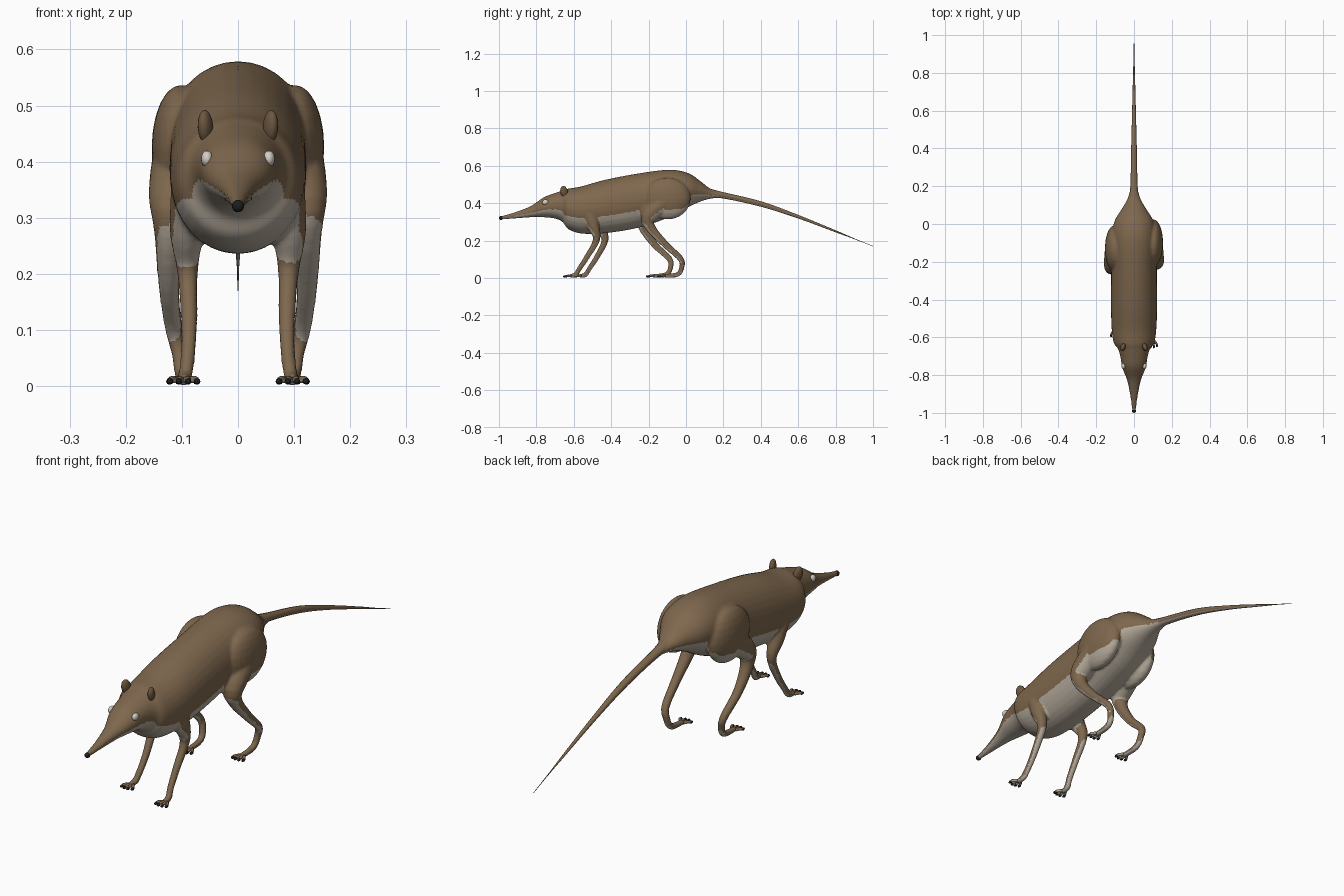
import bpy, math
from mathutils import Vector

cube = bpy.data.objects.get("Cube")
if cube:
    bpy.data.objects.remove(cube)


def material(name, rgb):
    m = bpy.data.materials.new(name)
    m.use_nodes = True
    m.diffuse_color = (*rgb, 1)
    bsdf = m.node_tree.nodes["Principled BSDF"]
    bsdf.inputs["Base Color"].default_value = (*rgb, 1)
    bsdf.inputs["Roughness"].default_value = 0.8
    return m


BROWN = material("brown fur", (0.21, 0.137, 0.075))
PALE = material("pale underside", (0.47, 0.41, 0.335))
EAR = material("ear brown", (0.15, 0.095, 0.053))
EYE = material("pale eye", (0.66, 0.62, 0.55))
BLACK = material("black claw", (0.012, 0.012, 0.012))


def spline(points, steps):
    """Catmull-Rom through points of any size."""
    pts = [Vector(p) for p in points]
    out = []
    for i in range(len(pts) - 1):
        a, b, c, d = pts[max(i - 1, 0)], pts[i], pts[i + 1], pts[min(i + 2, len(pts) - 1)]
        for k in range(steps):
            t = k / steps
            out.append(b + (c - a) * (t / 2) + (a * 2 - b * 5 + c * 4 - d) * (t * t / 2)
                       + (b * 3 - a - c * 3 + d) * (t ** 3 / 2))
    return out + [pts[-1]]


def loft(name, points, sides=16, steps=4, upright=False):
    """Closed skin along points of (x, y, z, side radius, height radius)."""
    path = spline(points, steps)
    verts, faces = [], []
    for i, p in enumerate(path):
        q, r = path[max(i - 1, 0)], path[min(i + 1, len(path) - 1)]
        tangent = Vector((0, 1, 0)) if upright else Vector(r[:3]) - Vector(q[:3])
        tangent.normalize()
        side = Vector((1, 0, 0))
        side = (side - tangent * side.dot(tangent)).normalized()
        up = side.cross(tangent)
        for k in range(sides):
            a = math.tau * k / sides
            verts.append(Vector(p[:3]) + side * (max(p[3], 0.001) * math.cos(a))
                         + up * (max(p[4], 0.001) * math.sin(a)))
    for i in range(len(path) - 1):
        for k in range(sides):
            a, b = i * sides + k, i * sides + (k + 1) % sides
            faces.append((a, a + sides, b + sides, b))
    last = (len(path) - 1) * sides
    faces.append(tuple(range(sides)))
    faces.append(tuple(last + k for k in reversed(range(sides))))
    mesh = bpy.data.meshes.new(name)
    mesh.from_pydata(verts, [], faces)
    ob = bpy.data.objects.new(name, mesh)
    bpy.context.collection.objects.link(ob)
    select(ob)
    bpy.ops.object.mode_set(mode='EDIT')
    bpy.ops.mesh.select_all(action='SELECT')
    bpy.ops.mesh.normals_make_consistent(inside=False)
    bpy.ops.object.mode_set(mode='OBJECT')
    return ob


def select(*obs):
    bpy.ops.object.select_all(action='DESELECT')
    for o in obs:
        o.select_set(True)
    bpy.context.view_layer.objects.active = obs[0]


def ball(name, loc, radii, mat=None, rot=(0, 0, 0), seg=16):
    bpy.ops.mesh.primitive_uv_sphere_add(segments=seg, ring_count=seg // 2, location=loc, rotation=rot)
    ob = bpy.context.object
    ob.name = name
    ob.scale = radii
    bpy.ops.object.transform_apply(location=False)
    if mat:
        ob.data.materials.append(mat)
    bpy.ops.object.shade_smooth()
    return ob


def two_tone(ob, limit=-0.3):
    """Downward faces get the pale underside colour."""
    ob.data.materials.clear()
    ob.data.materials.append(BROWN)
    ob.data.materials.append(PALE)
    for f in ob.data.polygons:
        n = sum((ob.data.vertices[v].normal for v in f.vertices), Vector()).normalized()
        f.material_index = 1 if n.z < limit else 0
        f.use_smooth = True


# Head and torso: y, top, bottom, half width
profile = [(-0.995, 0.330, 0.312, 0.009), (-0.92, 0.350, 0.318, 0.018),
           (-0.83, 0.385, 0.325, 0.036), (-0.76, 0.432, 0.325, 0.062),
           (-0.70, 0.455, 0.318, 0.073), (-0.66, 0.468, 0.300, 0.085),
           (-0.63, 0.478, 0.262, 0.107), (-0.56, 0.490, 0.238, 0.118),
           (-0.43, 0.526, 0.240, 0.122), (-0.25, 0.560, 0.270, 0.121),
           (-0.09, 0.579, 0.325, 0.122), (0.01, 0.562, 0.378, 0.105),
           (0.075, 0.520, 0.408, 0.068), (0.13, 0.478, 0.424, 0.036),
           (0.19, 0.458, 0.430, 0.018)]
body = loft("body", [(0, y, (t + b) / 2, w, (t - b) / 2) for y, t, b, w in profile],
            32, 5, True)
parts = [body]

# Leg paths: x, y, z, radius
front_leg = [(0.075, -0.51, 0.35, 0.045), (0.09, -0.475, 0.275, 0.032),
             (0.09, -0.45, 0.205, 0.019), (0.087, -0.495, 0.115, 0.015),
             (0.09, -0.54, 0.045, 0.013), (0.095, -0.558, 0.017, 0.013),
             (0.097, -0.59, 0.011, 0.011)]
hind_leg = [(0.095, -0.08, 0.43, 0.055), (0.115, -0.20, 0.34, 0.045),
            (0.122, -0.205, 0.275, 0.028), (0.123, -0.13, 0.18, 0.019),
            (0.115, -0.05, 0.105, 0.016), (0.105, -0.042, 0.06, 0.014),
            (0.1, -0.065, 0.019, 0.013), (0.098, -0.14, 0.011, 0.011)]

for s, label in ((1, "left"), (-1, "right")):
    # Thigh muscle merges into the torso
    hip_y = -0.1 if s > 0 else -0.13
    parts.append(ball(label + "_thigh", (s * 0.102, hip_y, 0.425), (0.052, 0.125, 0.112), seg=24))
    for pair, path, lean in (("front", front_leg, -0.033 if s > 0 else 0.02),
                             ("hind", hind_leg, 0.02 if s > 0 else -0.04)):
        pts = []
        for x, y, z, r in path:
            shift = lean * min(1, max(0, (0.42 - z) / 0.25))
            pts.append((s * x, y + shift, z, r, r))
        parts.append(loft(f"{label}_{pair}_leg", pts))
        # Toes with dark claws
        fx, fy, fz = pts[-1][:3]
        for k in range(4):
            dx = (k - 1.5) * 0.014
            tip = (fx + dx * 1.15, fy - 0.024 + abs(dx) * 0.4, 0.009)
            toe = loft(f"{label}_{pair}_toe_{k + 1}",
                       [(fx + dx * 0.4, fy + 0.008, fz, 0.006, 0.006),
                        (fx + dx, fy - 0.01, 0.012, 0.006, 0.006), (*tip, 0.004, 0.005)], 8, 2)
            two_tone(toe)
            ball(f"{label}_{pair}_claw_{k + 1}", (tip[0], tip[1] - 0.004, 0.0085),
                 (0.006, 0.01, 0.006), BLACK, seg=8)
    # Ears and eyes
    ball(label + "_ear", (s * 0.058, -0.652, 0.462), (0.013, 0.021, 0.031), EAR, (0.25, 0, s * 0.3))
    ball(label + "_eye", (s * 0.055, -0.752, 0.405), (0.011, 0.017, 0.015), EYE)

# Fuse torso, thighs and legs into one smooth skin
select(*parts)
bpy.ops.object.join()
bpy.ops.object.transform_apply(location=True, rotation=True, scale=True)
remesh = body.modifiers.new("fuse", 'REMESH')
remesh.mode = 'VOXEL'
remesh.voxel_size = 0.006
smooth = body.modifiers.new("soften", 'SMOOTH')
smooth.iterations = 4
for m in ("fuse", "soften"):
    bpy.ops.object.modifier_apply(modifier=m)
two_tone(body)

# Tail and nose
tail = loft("tail", [(0, 0.10, 0.455, 0.035, 0.03), (0, 0.19, 0.444, 0.02, 0.017),
                     (0, 0.40, 0.396, 0.015, 0.014), (0, 0.60, 0.328, 0.010, 0.009),
                     (0, 0.80, 0.25, 0.005, 0.005), (0, 0.90, 0.21, 0.002, 0.002),
                     (0, 1.0, 0.17, 0.001, 0.001)], 12, 5)
two_tone(tail, -0.45)
ball("nose", (0, -0.989, 0.321), (0.011, 0.011, 0.011), BLACK)
